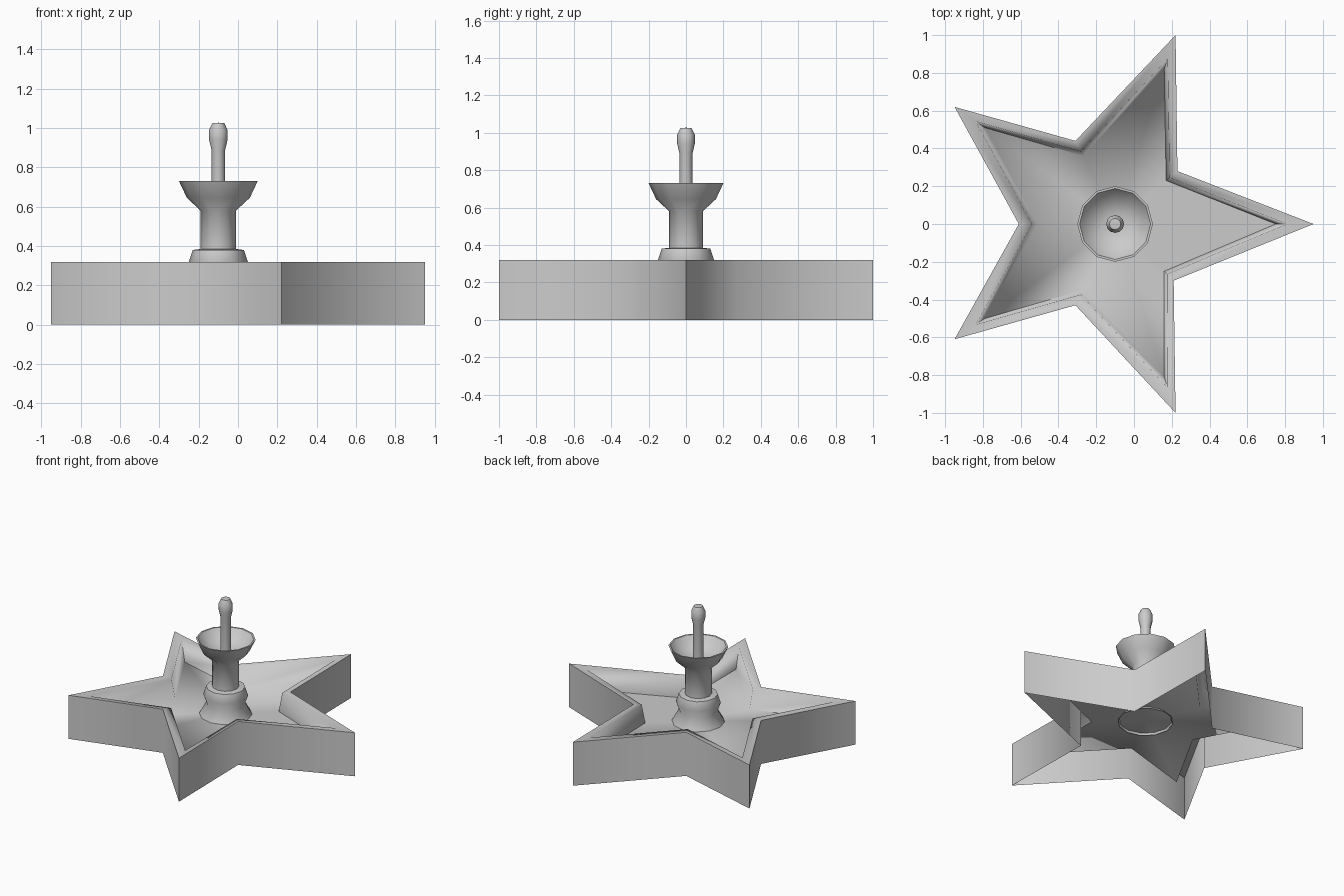
import bpy, bmesh
from math import pi, cos, sin, radians

if "Cube" in bpy.data.objects:
    bpy.data.objects.remove(bpy.data.objects["Cube"])

CX = -0.10          # axis of the fountain column
FLOOR = 0.18        # height of the basin floor
TOP = 0.32          # height of the basin rim


def finish(name, bm, angle):
    bmesh.ops.recalc_face_normals(bm, faces=bm.faces)
    me = bpy.data.meshes.new(name)
    bm.to_mesh(me)
    bm.free()
    ob = bpy.data.objects.new(name, me)
    bpy.context.collection.objects.link(ob)
    bpy.ops.object.select_all(action='DESELECT')
    ob.select_set(True)
    bpy.context.view_layer.objects.active = ob
    bpy.ops.object.shade_smooth_by_angle(angle=radians(angle))
    return ob


def lathe(name, profile, sides, angle=50):
    bm = bmesh.new()
    rings = []
    for r, z in profile:
        if r == 0:
            rings.append([bm.verts.new((CX, 0, z))] * sides)
        else:
            rings.append([bm.verts.new((CX + r * cos(2 * pi * i / sides),
                                        r * sin(2 * pi * i / sides), z))
                          for i in range(sides)])
    for a, b in zip(rings, rings[1:]):
        for i in range(sides):
            j = (i + 1) % sides
            quad = list(dict.fromkeys((a[i], a[j], b[j], b[i])))
            bm.faces.new(quad)
    return finish(name, bm, angle)


# Star basin: open underneath, flat rim, sloped inner wall, sunken floor
outer = [(0.95, 0), (0.23, 0.28), (0.22, 1.0), (-0.31, 0.44), (-0.95, 0.62),
         (-0.61, 0), (-0.95, -0.61), (-0.31, -0.43), (0.22, -1.0), (0.21, -0.30)]
inner = [(0.75, 0), (0.17, 0.23), (0.16, 0.82), (-0.27, 0.36), (-0.79, 0.51),
         (-0.51, 0), (-0.79, -0.50), (-0.27, -0.35), (0.16, -0.81), (0.16, -0.25)]
rim = [(a[0] * 0.7 + b[0] * 0.3, a[1] * 0.7 + b[1] * 0.3)
       for a, b in zip(inner, outer)]
bm = bmesh.new()
loops = [[bm.verts.new((x, y, z)) for x, y in star]
         for star, z in ((outer, 0), (outer, TOP), (rim, TOP - 0.005), (inner, FLOOR))]
for a, b in zip(loops, loops[1:]):
    for i in range(10):
        j = (i + 1) % 10
        bm.faces.new((a[i], a[j], b[j], b[i]))
centre = bm.verts.new((CX, 0, FLOOR))
for i in range(10):
    bm.faces.new((loops[3][i], loops[3][(i + 1) % 10], centre))
finish("star_basin", bm, 80)

# Pedestal with flared foot, collar and upper bowl
lathe("pedestal_bowl", [
    (0.185, 0.165), (0.13, 0.265), (0.15, 0.32), (0.13, 0.38), (0.09, 0.385),
    (0.09, 0.58), (0.16, 0.645), (0.20, 0.73), (0.188, 0.73),
    (0.14, 0.665), (0.06, 0.635), (0, 0.635)], 12)

# Spout with rounded knob
lathe("spout", [
    (0.035, 0.635), (0.035, 0.89), (0.047, 0.94), (0.047, 0.99),
    (0.03, 1.025), (0, 1.027)], 12)
